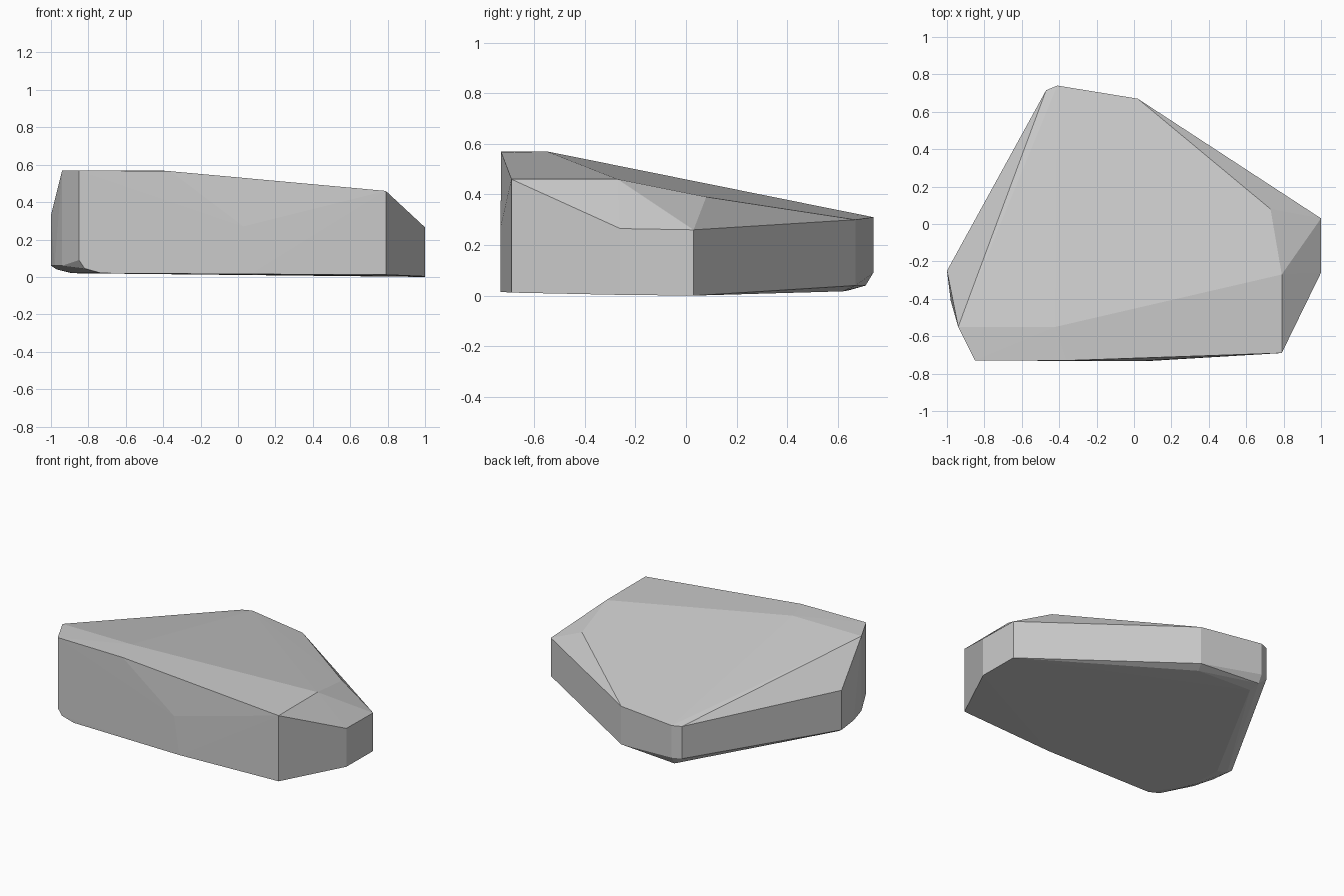
import bpy, bmesh

# Corner points of the chipped rock, grouped by region
top_face = [(-0.85, -0.73, 0.57), (-0.94, -0.55, 0.57), (-0.42, -0.55, 0.57),
            (-0.36, -0.73, 0.565), (0.79, -0.69, 0.46), (0.79, -0.27, 0.46),
            (0.73, 0.08, 0.39)]
back_rim = [(0.02, 0.67, 0.30), (-0.41, 0.74, 0.31), (-0.47, 0.715, 0.31)]
right_rim = [(1.0, 0.03, 0.26), (1.0, -0.26, 0.265)]
left_side = [(-1.0, -0.25, 0.33), (-1.0, -0.25, 0.06), (-0.98, -0.41, 0.06),
             (-0.94, -0.55, 0.06)]
front_bulge = [(0.03, -0.733, 0.27), (0.07, -0.733, 0.015)]
# Underside, worn round at the left and the back
underside = [(1.0, 0.03, 0.0), (1.0, -0.26, 0.003), (0.79, -0.69, 0.012),
             (-0.85, -0.73, 0.09), (-0.82, -0.73, 0.045), (-0.73, -0.73, 0.02),
             (-0.97, -0.26, 0.04), (-0.89, -0.26, 0.02), (-0.88, -0.50, 0.02),
             (-0.47, 0.715, 0.09), (-0.41, 0.74, 0.09), (-0.41, 0.71, 0.04),
             (-0.40, 0.64, 0.02), (0.02, 0.67, 0.04), (0.0, 0.62, 0.017)]

# Wrap a convex hull around the corners
bm = bmesh.new()
for p in top_face + back_rim + right_rim + left_side + front_bulge + underside:
    bm.verts.new(p)
hull = bmesh.ops.convex_hull(bm, input=bm.verts[:])
loose = {v for v in hull["geom_interior"] + hull["geom_unused"]
         if isinstance(v, bmesh.types.BMVert)}
bmesh.ops.delete(bm, geom=list(loose), context='VERTS')
bmesh.ops.dissolve_limit(bm, angle_limit=0.008, verts=bm.verts[:], edges=bm.edges[:])
bmesh.ops.recalc_face_normals(bm, faces=bm.faces[:])

mesh = bpy.data.meshes.new("rock")
bm.to_mesh(mesh)
bm.free()
rock = bpy.data.objects.new("rock", mesh)
bpy.context.collection.objects.link(rock)
